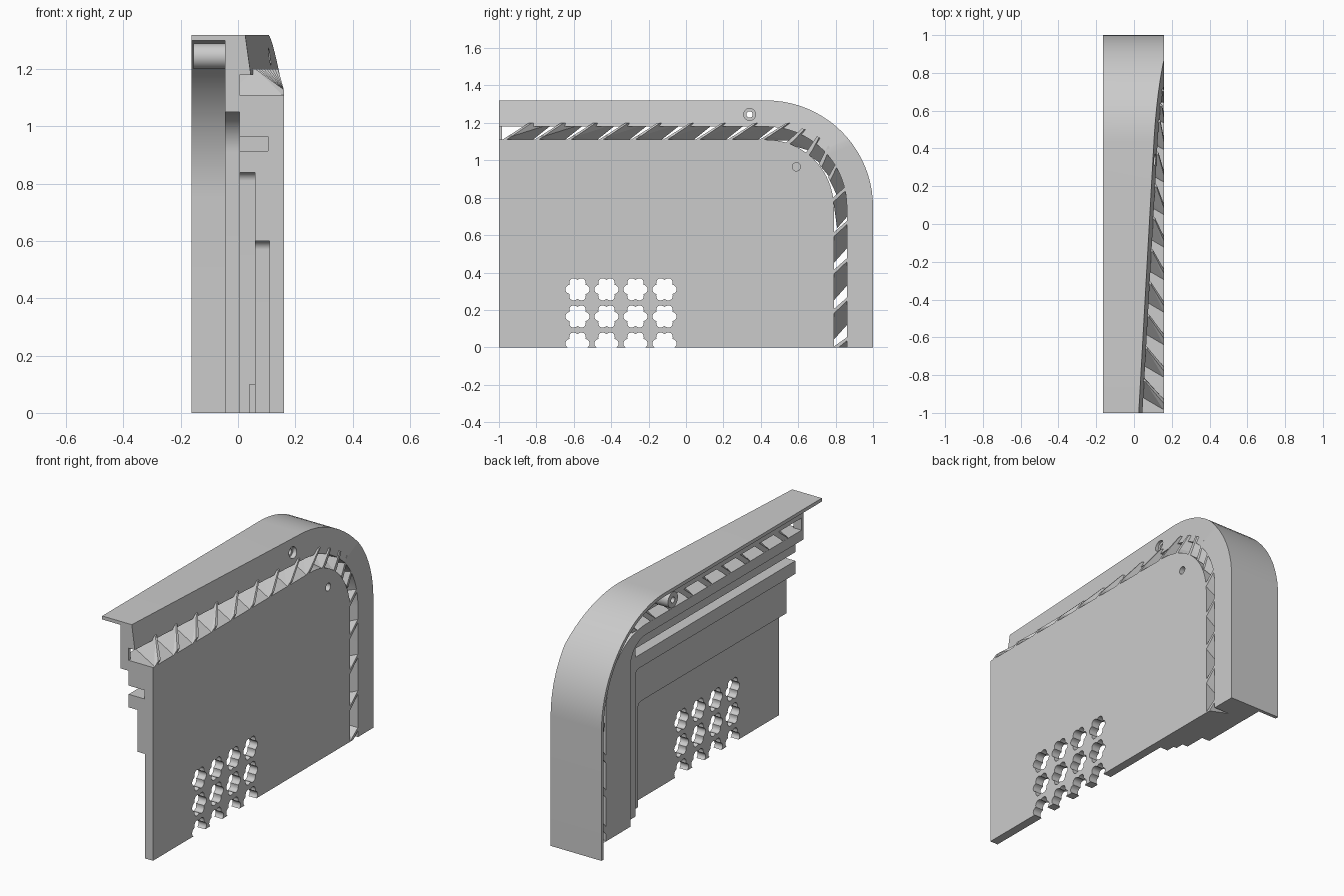
import bpy, bmesh, math
from mathutils import Vector

cube = bpy.data.objects.get("Cube")
if cube:
    bpy.data.objects.remove(cube)

grey = bpy.data.materials.new("light_grey")
grey.use_nodes = True
grey.diffuse_color = (0.6, 0.6, 0.6, 1)
grey.node_tree.nodes["Principled BSDF"].inputs["Base Color"].default_value = (0.6, 0.6, 0.6, 1)


def finish(name, bm):
    bmesh.ops.recalc_face_normals(bm, faces=bm.faces)
    mesh = bpy.data.meshes.new(name)
    bm.to_mesh(mesh)
    bm.free()
    mesh.materials.append(grey)
    ob = bpy.data.objects.new(name, mesh)
    bpy.context.collection.objects.link(ob)
    return ob


def prism(name, outlines, x0, x1):
    """Extrude closed (y, z) outlines along x."""
    bm = bmesh.new()
    for pts in outlines:
        face = bm.faces.new([bm.verts.new((x0, y, z)) for y, z in pts])
        ext = bmesh.ops.extrude_face_region(bm, geom=[face])
        verts = [v for v in ext["geom"] if isinstance(v, bmesh.types.BMVert)]
        bmesh.ops.translate(bm, verts=verts, vec=(x1 - x0, 0, 0))
    return finish(name, bm)


def edge_line(ymax, zmax, r, ext=0.1, n=20):
    """Top edge, rounded corner and back edge."""
    pts = [(-1 - ext, zmax)]
    for i in range(n + 1):
        a = math.pi / 2 * (1 - i / n)
        pts.append((ymax - r + r * math.cos(a), zmax - r + r * math.sin(a)))
    return pts + [(ymax, -ext)]


def region(ymax, zmax, r, ext=0.1):
    return edge_line(ymax, zmax, r, ext) + [(-1 - ext, -ext)]


def band(outer, inner):
    return edge_line(*outer) + edge_line(*inner)[::-1]


def circle(y, z, r, n=24):
    return [(y + r * math.cos(2 * math.pi * i / n), z + r * math.sin(2 * math.pi * i / n))
            for i in range(n)]


def flower(y, z, n=48):
    pts = []
    for i in range(n):
        a = 2 * math.pi * i / n
        r = 0.05 + 0.015 * abs(math.cos(3 * a))
        pts.append((y + r * math.cos(a), z + r * math.sin(a)))
    return pts


def rect(y0, y1, z0, z1):
    return [(y0, z0), (y1, z0), (y1, z1), (y0, z1)]


def cut(target, cutters):
    bpy.context.view_layer.objects.active = target
    for c in cutters:
        c.hide_render = True
        mod = target.modifiers.new("cut", "BOOLEAN")
        mod.operation = "DIFFERENCE"
        mod.solver = "EXACT"
        mod.object = c
        bpy.ops.object.modifier_apply(modifier=mod.name)
    for c in cutters:
        bpy.data.objects.remove(c)


def slope_x(y, z):
    """Height of the sloping border face."""
    return min(0.16, 0.025 + 0.056 * (y + 1) + 0.14 * (1.32 - z))


# Border slope cutter: a band trimmed by the sloping plane
slope = prism("slope_cutter", [band((1.06, 1.38, 0.63), (0.83, 1.15, 0.40))], -0.1, 0.4)
bm = bmesh.new()
bm.from_mesh(slope.data)
bmesh.ops.bisect_plane(bm, geom=bm.verts[:] + bm.edges[:] + bm.faces[:],
                       plane_co=(0.025, -1, 1.32), plane_no=(1, -0.056, 0.14),
                       clear_inner=True)
bmesh.ops.holes_fill(bm, edges=[e for e in bm.edges if e.is_boundary])
bmesh.ops.recalc_face_normals(bm, faces=bm.faces)
bm.to_mesh(slope.data)
bm.free()

# Shell: solid block with stepped pockets behind, a vent channel and holes
shell = prism("side_shell", [region(1, 1.32, 0.57, 0)], -0.163, 0.16)
flowers = [flower(-0.58 + 0.155 * i, 0.02 + 0.145 * j) for i in range(4) for j in range(3)]
cut(shell, [
    prism("rim_pocket", [region(0.98, 1.30, 0.55)], -0.3, -0.045),
    prism("upper_pocket", [region(0.57, 1.05, 0.14)], -0.31, 0.005),
    prism("middle_pocket", [region(0.45, 0.84, 0.03)], -0.32, 0.06),
    prism("lower_pocket", [region(0.35, 0.60, 0.03)], -0.33, 0.11),
    slope,
    prism("vent_channel", [band((0.86, 1.18, 0.43), (0.79, 1.11, 0.36))], -0.2, 0.3),
    prism("groove", [rect(-1.1, 0.45, 0.915, 0.965)], -0.1, 0.105),
    prism("flower_holes", flowers, 0, 0.3),
    prism("screw_hole", [circle(0.34, 1.245, 0.017)], -0.2, 0.3),
    prism("screw_recess", [circle(0.34, 1.245, 0.032)], 0.09, 0.3),
    prism("blind_hole", [circle(0.59, 0.965, 0.022)], 0.13, 0.3),
])

# Screw boss behind the border
boss = prism("screw_boss", [circle(0.34, 1.245, 0.045, 32)], -0.155, -0.04)
cut(boss, [prism("boss_hole", [circle(0.34, 1.245, 0.017)], -0.3, 0.1)])

# Small foot tab and the closed end of the vent channel
prism("foot_tab", [rect(0.40, 0.47, 0, 0.1)], 0.04, 0.07)
prism("channel_end", [rect(-1, -0.985, 1.1, 1.19)], -0.045, 0.005)

# Louvre blades: (base, tip) pairs along the channel
blades = [((-0.99 + 0.172 * k, 1.105), (-0.84 + 0.172 * k, 1.20)) for k in range(9)]
blades += [((0.53, 1.09), (0.62, 1.17)), ((0.64, 1.04), (0.70, 1.13)),
           ((0.71, 0.98), (0.76, 1.08)), ((0.76, 0.91), (0.81, 1.00))]
blades += [((0.785, z), (0.91, z + 0.11)) for z in (0.80, 0.61, 0.41, 0.20, -0.02)]


def blade(index, base, tip):
    b, t = Vector(base), Vector(tip)
    out = Vector((max(b.x - 0.43, 0), max(b.y - 0.75, 0))).normalized()
    along = Vector((out.y, -out.x))
    low = b.lerp(t, 0.25)
    rows = [(0.16, b, 0.022), (0.16, low, 0.022),
            (min(0.16, slope_x(*t) + 0.012), t, 0.014),
            (-0.044, b + along * 0.12, 0.045), (-0.044, t + along * 0.09, 0.045)]
    bm = bmesh.new()
    for x, p, width in rows:
        for s in (0, 1):
            q = p + along * width * s
            bm.verts.new((x, max(q.x, -1), max(q.y, 0)))
    bmesh.ops.remove_doubles(bm, verts=bm.verts, dist=0.0005)
    hull = bmesh.ops.convex_hull(bm, input=bm.verts)
    loose = [v for v in bm.verts if not v.link_faces]
    bmesh.ops.delete(bm, geom=loose, context="VERTS")
    return finish(f"louvre_blade_{index}", bm)


for i, (base, tip) in enumerate(blades):
    blade(i + 1, base, tip)

# Smooth the rounded surfaces, keep edges sharp
for ob in (shell, boss):
    bpy.ops.object.select_all(action="DESELECT")
    ob.select_set(True)
    bpy.context.view_layer.objects.active = ob
    bpy.ops.object.shade_smooth_by_angle(angle=math.radians(25))
